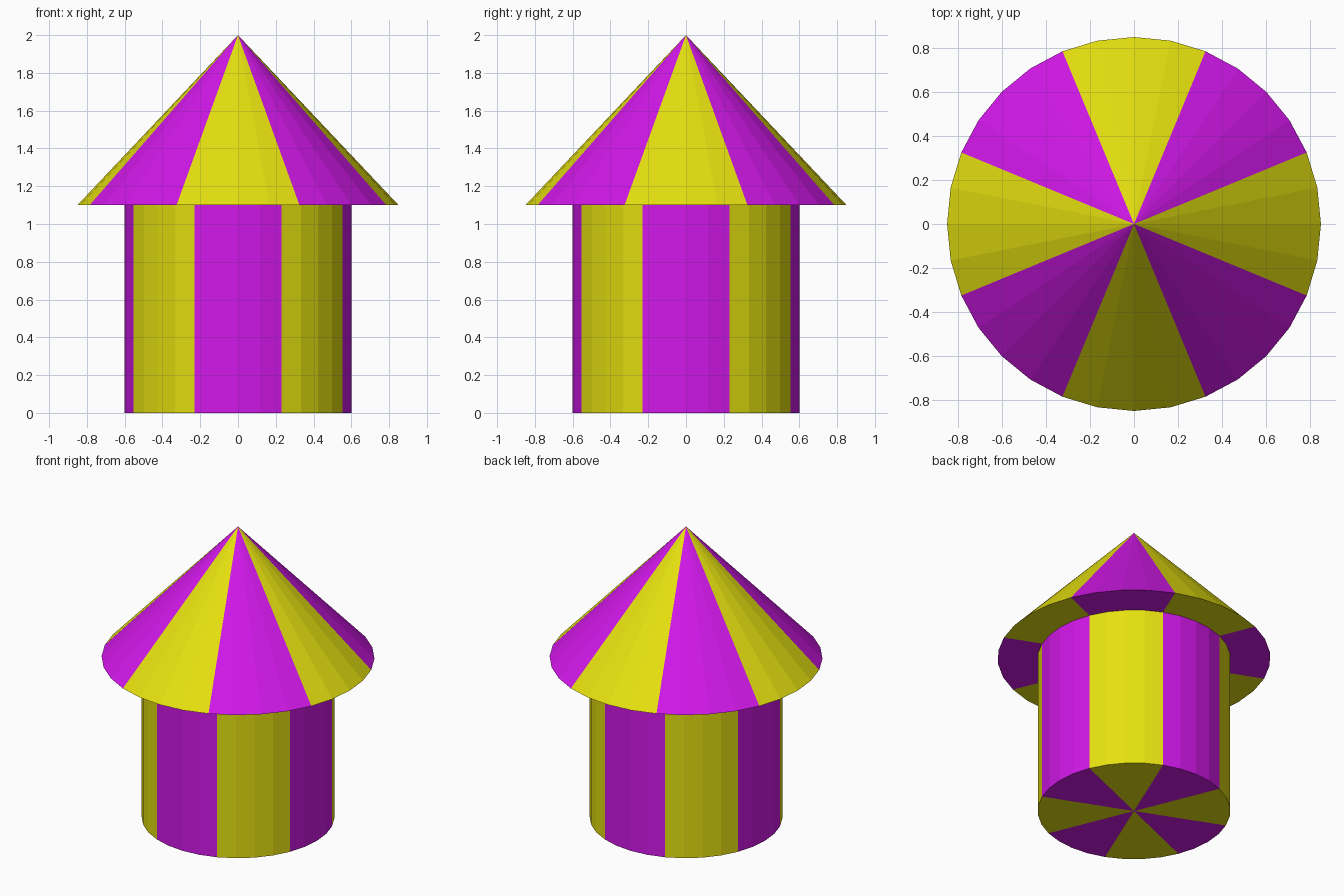
import bpy, bmesh, math

if "Cube" in bpy.data.objects:
    bpy.data.objects.remove(bpy.data.objects["Cube"])

SIDES = 32


def material(name, colour):
    m = bpy.data.materials.new(name)
    m.diffuse_color = (*colour, 1)
    m.use_nodes = True
    m.node_tree.nodes["Principled BSDF"].inputs["Base Color"].default_value = m.diffuse_color
    return m


YELLOW = material("yellow", (0.79, 0.75, 0.005))
MAGENTA = material("magenta", (0.64, 0.009, 0.81))


def striped_lathe(name, profile, axis_mat, diagonal_mat):
    """Turn an (r, z) profile round z; eight stripes, alternating colours."""
    bm = bmesh.new()
    rings = []
    for r, z in profile:
        if r == 0:
            rings.append([bm.verts.new((0, 0, z))] * SIDES)
        else:
            rings.append([bm.verts.new((r * math.cos(i * math.tau / SIDES),
                                        r * math.sin(i * math.tau / SIDES), z))
                          for i in range(SIDES)])
    for low, high in zip(rings, rings[1:]):
        for i in range(SIDES):
            j = (i + 1) % SIDES
            corners = dict.fromkeys((low[i], low[j], high[j], high[i]))
            face = bm.faces.new(list(corners))
            # stripes are centred on multiples of 45 degrees
            face.material_index = round((i + 0.5) * 8 / SIDES) % 2
    bmesh.ops.recalc_face_normals(bm, faces=bm.faces[:])
    mesh = bpy.data.meshes.new(name)
    bm.to_mesh(mesh)
    bm.free()
    mesh.materials.append(axis_mat)
    mesh.materials.append(diagonal_mat)
    obj = bpy.data.objects.new(name, mesh)
    bpy.context.collection.objects.link(obj)
    return obj


# Round striped wall
striped_lathe("tent_wall", [(0, 0), (0.6, 0), (0.6, 1.1), (0, 1.1)], MAGENTA, YELLOW)
# Overhanging conical roof with the stripes swapped
striped_lathe("tent_roof", [(0, 1.1), (0.85, 1.1), (0, 2.0)], YELLOW, MAGENTA)
